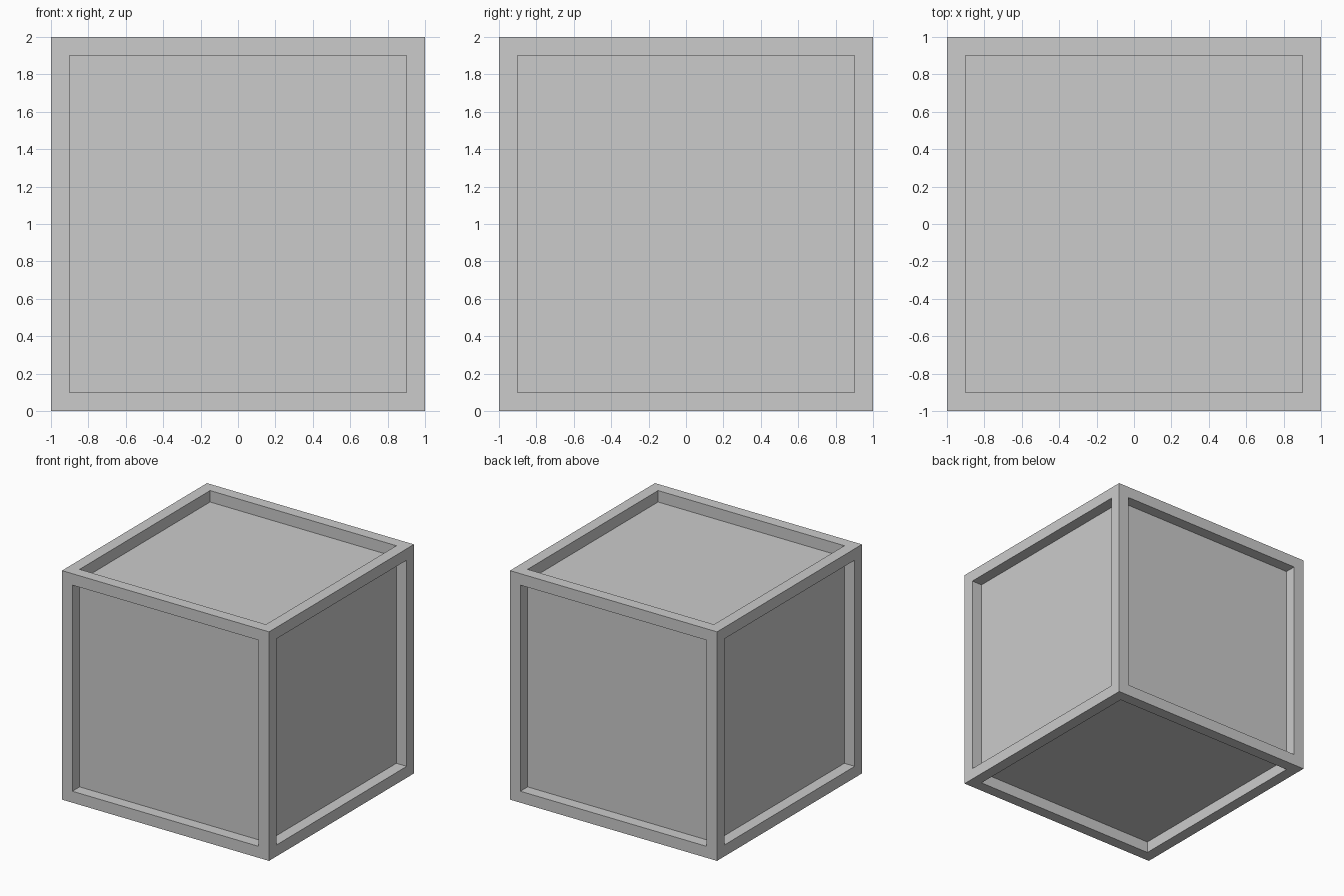
import bpy
import bmesh

if "Cube" in bpy.data.objects:
    bpy.data.objects.remove(bpy.data.objects["Cube"])

SIZE = 2.0     # outer edge length
FRAME = 0.1    # width of the raised border
DEPTH = 0.1    # how far each panel is sunk

# Cube body
bm = bmesh.new()
bmesh.ops.create_cube(bm, size=SIZE)
bm.normal_update()

# Border around every side, then a straight-walled recess
panels = list(bm.faces)
bmesh.ops.inset_individual(bm, faces=panels, thickness=FRAME, use_even_offset=True)
panels = bmesh.ops.extrude_discrete_faces(bm, faces=panels)["faces"]
bm.normal_update()
for face in panels:
    bmesh.ops.translate(bm, verts=face.verts, vec=-face.normal * DEPTH)

# Stand the crate on the ground
bmesh.ops.translate(bm, verts=bm.verts, vec=(0, 0, SIZE / 2))
bmesh.ops.recalc_face_normals(bm, faces=bm.faces)

mesh = bpy.data.meshes.new("crate")
bm.to_mesh(mesh)
bm.free()
bpy.context.collection.objects.link(bpy.data.objects.new("crate", mesh))
